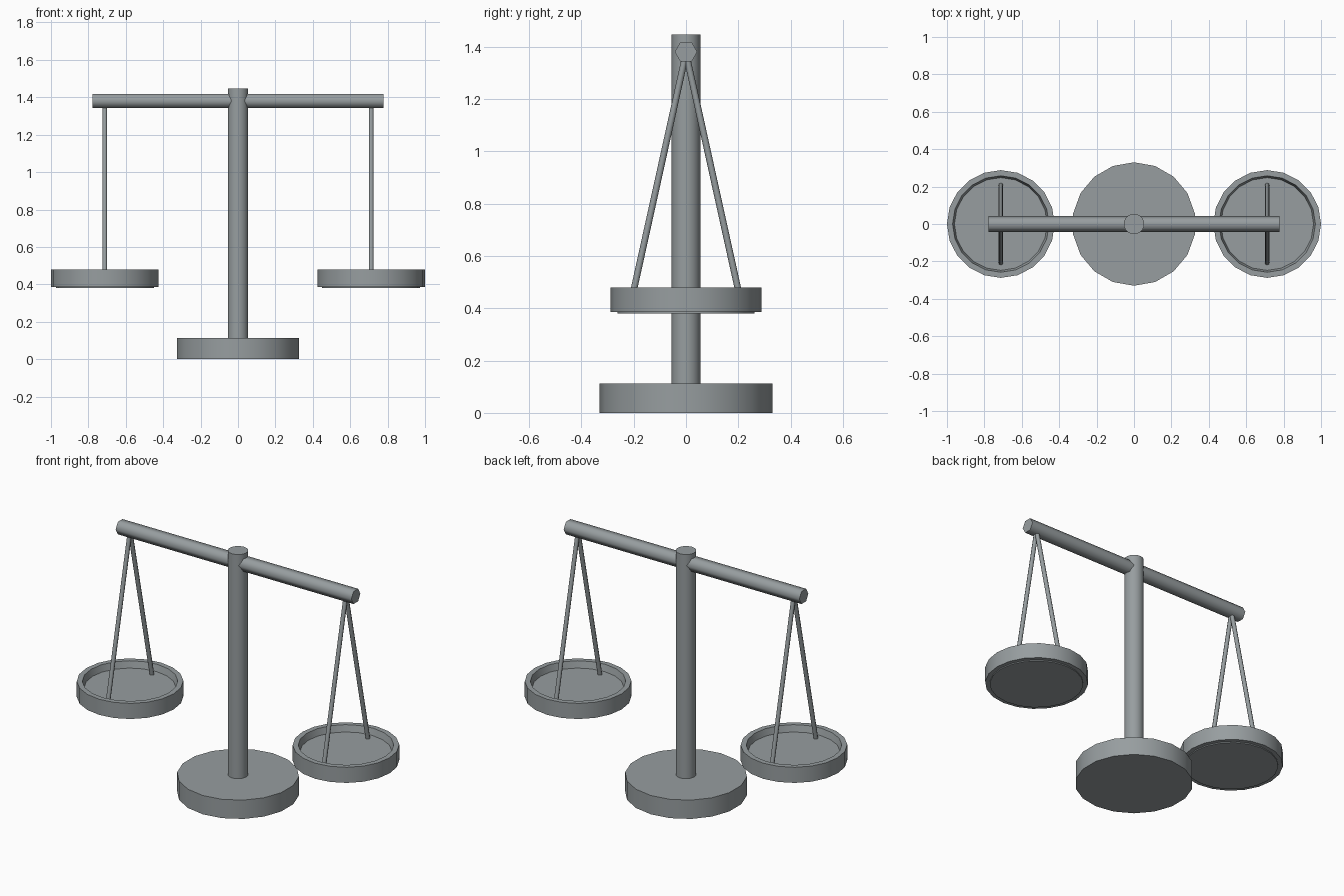
import bpy, bmesh, math
from mathutils import Vector

cube = bpy.data.objects.get("Cube")
if cube:
    bpy.data.objects.remove(cube, do_unlink=True)

grey = bpy.data.materials.new("grey_metal")
grey.use_nodes = True
grey.diffuse_color = (0.31, 0.34, 0.35, 1)
grey.node_tree.nodes["Principled BSDF"].inputs["Base Color"].default_value = grey.diffuse_color


def finish(name, mesh, angle):
    obj = bpy.data.objects.new(name, mesh)
    bpy.context.collection.objects.link(obj)
    mesh.materials.append(grey)
    bpy.ops.object.select_all(action='DESELECT')
    obj.select_set(True)
    bpy.context.view_layer.objects.active = obj
    bpy.ops.object.shade_smooth_by_angle(angle=math.radians(angle))
    return obj


def lathe(name, profile, sides, centre=(0, 0), angle=40):
    """Turn an (r, z) profile around z; the first and last rings are capped."""
    bm = bmesh.new()
    rings = []
    for r, z in profile:
        turn = [2 * math.pi * i / sides for i in range(sides)]
        rings.append([bm.verts.new((centre[0] + r * math.sin(a),
                                    centre[1] + r * math.cos(a), z)) for a in turn])
    for low, high in zip(rings, rings[1:]):
        for i in range(sides):
            j = (i + 1) % sides
            bm.faces.new((low[i], low[j], high[j], high[i]))
    bm.faces.new(rings[0])
    bm.faces.new(rings[-1])
    bmesh.ops.recalc_face_normals(bm, faces=bm.faces)
    mesh = bpy.data.meshes.new(name)
    bm.to_mesh(mesh)
    bm.free()
    return finish(name, mesh, angle)


def rod(name, start, end, radius, sides, angle=65):
    """Straight bar between two points."""
    start, end = Vector(start), Vector(end)
    axis = end - start
    obj = lathe(name, [(radius, 0), (radius, axis.length)], sides, angle=angle)
    obj.location = start
    obj.rotation_mode = 'QUATERNION'
    obj.rotation_quaternion = axis.to_track_quat('Z', 'Y')
    return obj


# Stand
lathe("base", [(0.33, 0), (0.33, 0.112)], 18)
lathe("post", [(0.055, 0.1), (0.055, 1.448)], 18)

# Hexagonal cross beam, corners pointing to front and back
beam = rod("beam", (-0.777, 0, 1.381), (0.777, 0, 1.381), 0.043, 6)
beam.rotation_quaternion = Vector((1, 0, 0)).to_track_quat('Z', 'X')

# Pans with raised rims, each hung from two rods
pan_profile = [(0.262, 0.38), (0.262, 0.386), (0.288, 0.386), (0.288, 0.479),
               (0.258, 0.479), (0.248, 0.44)]
for side, sx in (("left", 1), ("right", -1)):
    x = sx * 0.712
    lathe(side + "_pan", pan_profile, 20, (x, 0))
    for end, sy in (("front", -1), ("back", 1)):
        rod(f"{side}_{end}_hanger", (x, 0, 1.375), (x, sy * 0.207, 0.437), 0.0125, 8)
